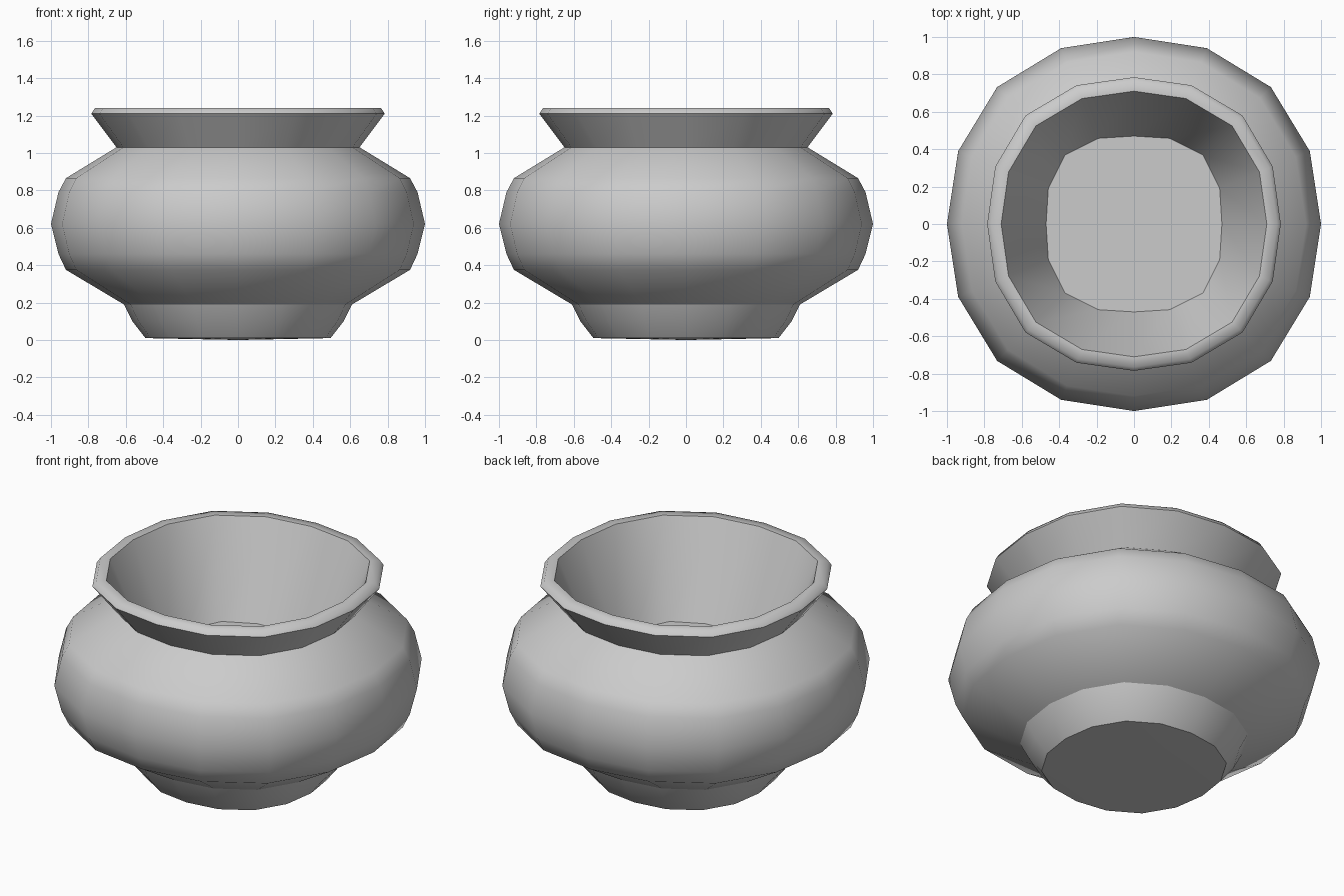
import bpy, bmesh, math

if "Cube" in bpy.data.objects:
    bpy.data.objects.remove(bpy.data.objects["Cube"])

SIDES = 16

# Profile from base centre, up the outside, over the lip, down to the inner floor:
# (radius, height, squareness, sharp ring)
PROFILE = [
    (0.495, 0.01, 0.04, True),    # base
    (0.565, 0.10, 0.04, False),
    (0.61, 0.19, 0.04, True),     # foot meets belly
    (0.92, 0.375, 0.035, False),
    (0.96, 0.46, 0.035, False),
    (1.00, 0.62, 0.035, False),   # widest ring
    (0.96, 0.79, 0.035, False),
    (0.92, 0.865, 0.035, False),
    (0.65, 1.03, 0.04, True),     # neck crease
    (0.785, 1.21, 0.045, True),   # flared lip
    (0.765, 1.24, 0.045, False),
    (0.71, 1.24, 0.045, True),    # inner lip
    (0.47, 0.69, 0.11, True),     # inner floor
]


def ring(bm, r, z, k):
    # slightly squared circle
    verts = []
    for i in range(SIDES):
        a = 2 * math.pi * i / SIDES
        rr = r * (1 + k * (1 - math.cos(4 * a)) / 2)
        verts.append(bm.verts.new((rr * math.cos(a), rr * math.sin(a), z)))
    return verts


bm = bmesh.new()
rings = [ring(bm, r, z, k) for r, z, k, s in PROFILE]

# Walls
for lo, hi in zip(rings, rings[1:]):
    for i in range(SIDES):
        j = (i + 1) % SIDES
        bm.faces.new((lo[i], lo[j], hi[j], hi[i]))

# Slightly domed base and flat floor
base = bm.verts.new((0, 0, 0))
for i in range(SIDES):
    bm.faces.new((rings[0][(i + 1) % SIDES], rings[0][i], base))
bm.faces.new(rings[-1])

# Smooth shading with creased rings
for f in bm.faces:
    f.smooth = True
for verts, (r, z, k, sharp) in zip(rings, PROFILE):
    if sharp:
        for i in range(SIDES):
            bm.edges.get((verts[i], verts[(i + 1) % SIDES])).smooth = False

bmesh.ops.recalc_face_normals(bm, faces=bm.faces)
mesh = bpy.data.meshes.new("pot")
bm.to_mesh(mesh)
bm.free()
bpy.context.collection.objects.link(bpy.data.objects.new("pot", mesh))
